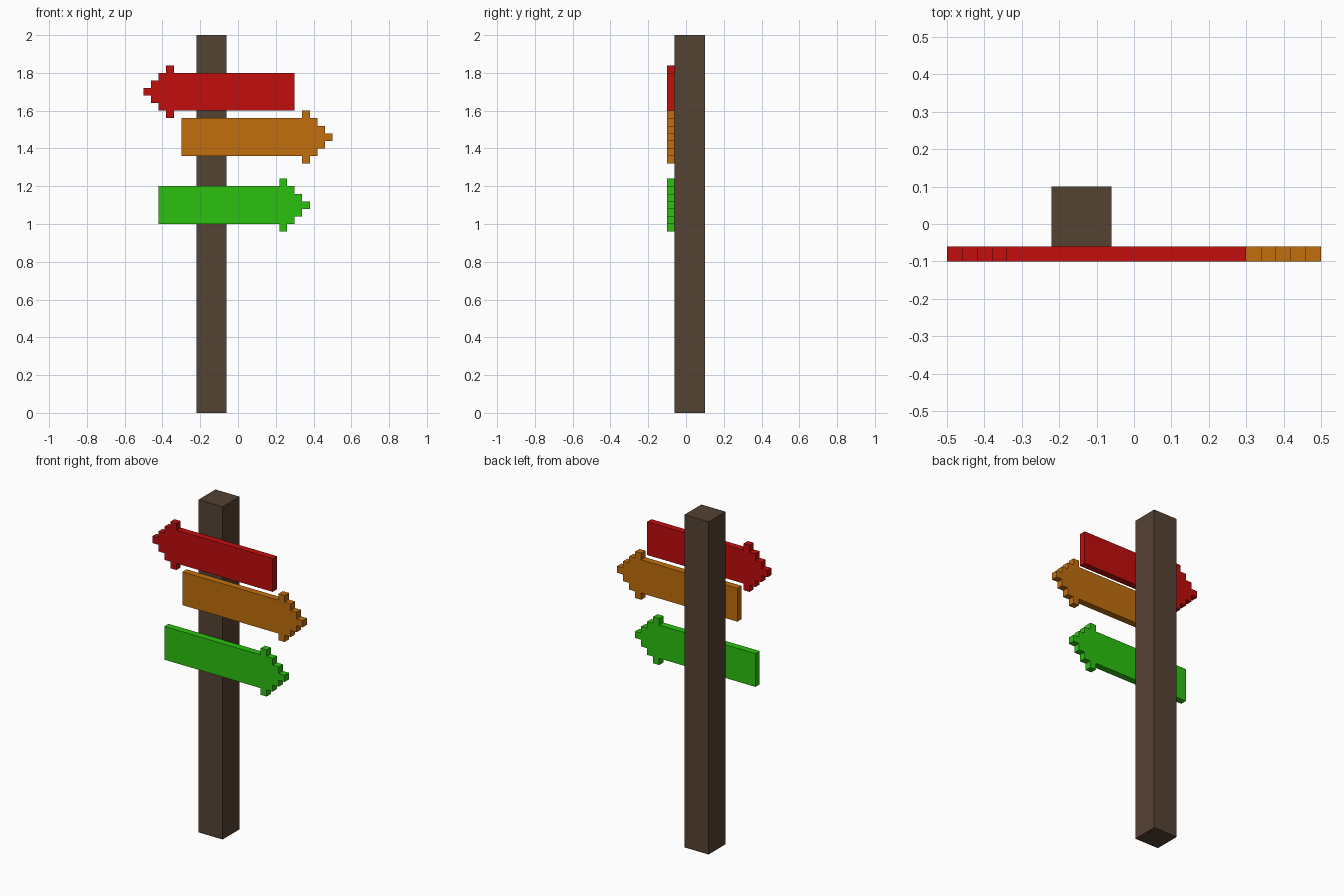
import bpy
import bmesh

cube = bpy.data.objects.get("Cube")
if cube:
    bpy.data.objects.remove(cube, do_unlink=True)

U = 0.04  # block size shared by all the stepped shapes


def material(name, rgb):
    mat = bpy.data.materials.new(name)
    mat.use_nodes = True
    color = (*rgb, 1.0)
    mat.diffuse_color = color
    mat.node_tree.nodes["Principled BSDF"].inputs["Base Color"].default_value = color
    return mat


def prism(name, outline, axis, start, depth, mat):
    """Extrude a closed 2D outline along y (outline in xz) or z (outline in xy)."""
    bm = bmesh.new()
    place = (lambda a, b: (a, start, b)) if axis == "y" else (lambda a, b: (a, b, start))
    face = bm.faces.new([bm.verts.new(place(a, b)) for a, b in outline])
    result = bmesh.ops.extrude_face_region(bm, geom=[face])
    verts = [v for v in result["geom"] if isinstance(v, bmesh.types.BMVert)]
    offset = (0, depth, 0) if axis == "y" else (0, 0, depth)
    bmesh.ops.translate(bm, verts=verts, vec=offset)
    bmesh.ops.recalc_face_normals(bm, faces=bm.faces)
    mesh = bpy.data.meshes.new(name)
    bm.to_mesh(mesh)
    bm.free()
    mesh.materials.append(mat)
    obj = bpy.data.objects.new(name, mesh)
    bpy.context.collection.objects.link(obj)
    return obj


# Upper half of an arrow board, in blocks: (distance behind the tip, half height)
HALF_ARROW = [(0, 0.5), (1, 0.5), (1, 1.5), (2, 1.5), (2, 2.5), (3, 2.5),
              (3, 3.5), (4, 3.5), (4, 2.5), (20, 2.5)]


def arrow_board(name, tip_x, center_z, direction, mat):
    full = HALF_ARROW + [(d, -h) for d, h in reversed(HALF_ARROW)]
    outline = [(tip_x - direction * d * U, center_z + h * U) for d, h in full]
    return prism(name, outline, "y", -0.10, U, mat)


# Square post
brown = material("dark_wood", (0.091, 0.054, 0.034))
post_outline = [(-0.22, -0.06), (-0.06, -0.06), (-0.06, 0.10), (-0.22, 0.10)]
prism("post", post_outline, "z", 0.0, 2.0, brown)

# Arrow boards fixed to the front of the post
arrow_board("top_arrow_board", -0.50, 1.70, -1, material("red_paint", (0.533, 0.004, 0.004)))
arrow_board("middle_arrow_board", 0.50, 1.46, 1, material("orange_paint", (0.533, 0.156, 0.004)))
arrow_board("bottom_arrow_board", 0.38, 1.10, 1, material("green_paint", (0.025, 0.533, 0.005)))
